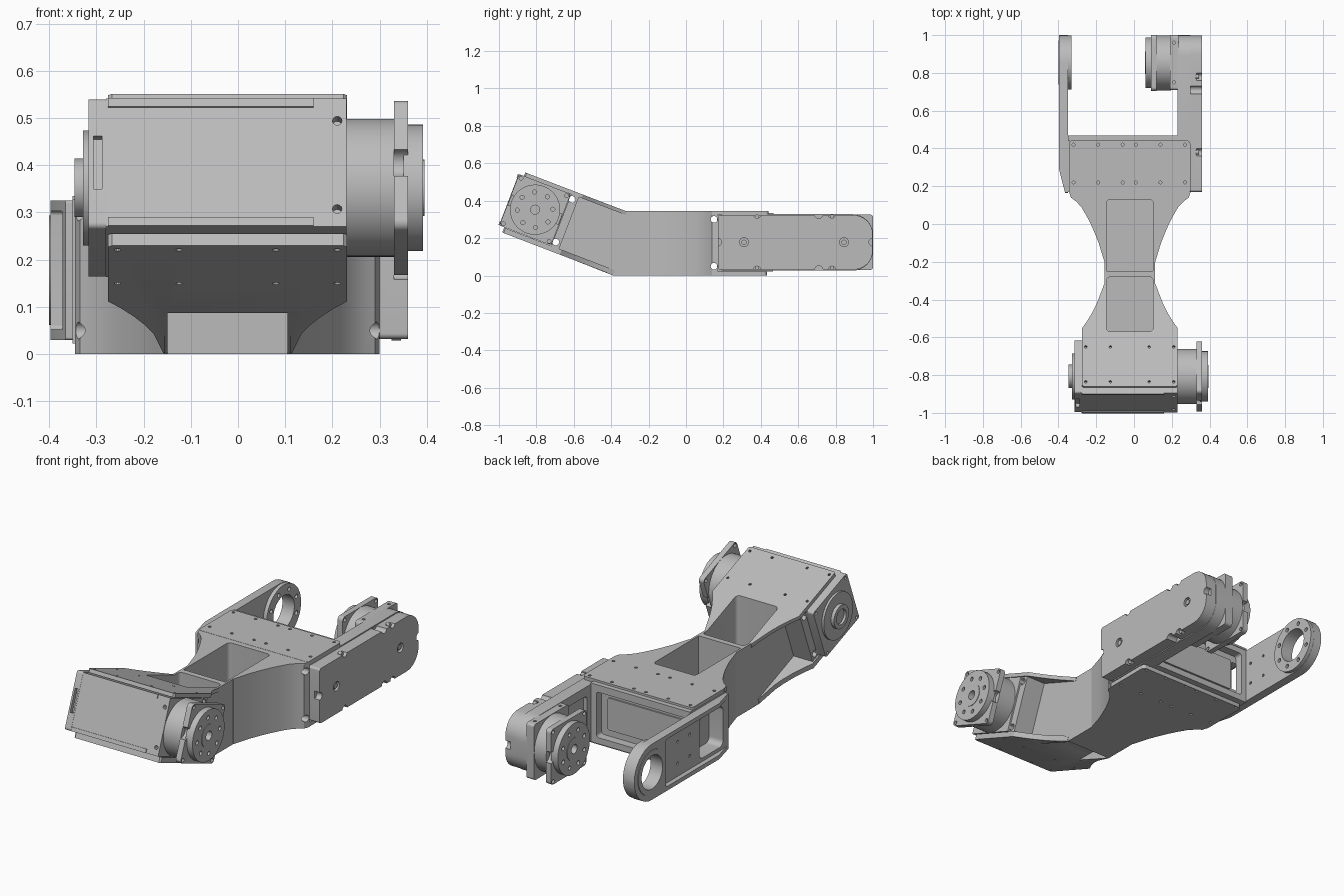
import bpy, bmesh
from math import sin, cos, pi, radians
from mathutils import Matrix, Vector

cube = bpy.data.objects.get("Cube")
if cube:
    bpy.data.objects.remove(cube, do_unlink=True)

metal = bpy.data.materials.new("light grey metal")
metal.use_nodes = True
metal.diffuse_color = (0.5, 0.5, 0.5, 1)
metal.node_tree.nodes["Principled BSDF"].inputs["Base Color"].default_value = (0.5, 0.5, 0.5, 1)

CX = -0.022                     # centre line of the link body
TILT = Matrix.Translation((0, -0.807, 0.352)) @ Matrix.Rotation(radians(-21), 4, 'X')


# ---- profiles and solids ----
def circ(u, v, r, n=32):
    return [(u + r * cos(2 * pi * i / n), v + r * sin(2 * pi * i / n)) for i in range(n)]


def rrect(u0, u1, v0, v1, r=0, rl=None):
    """Rectangle with radius r on the u1 corners and rl on the u0 corners."""
    rl = r if rl is None else rl
    pts = []
    for k, (u, v, su, sv, q) in enumerate([(u1, v1, -1, -1, r), (u0, v1, 1, -1, rl),
                                           (u0, v0, 1, 1, rl), (u1, v0, -1, 1, r)]):
        if q == 0:
            pts.append((u, v))
            continue
        for i in range(9):
            a = (k + i / 8) * pi / 2
            pts.append((u + su * q + q * cos(a), v + sv * q + q * sin(a)))
    return pts


def waist(rows):
    """Plan outline mirrored about the centre line, from (y, half width)."""
    return [(CX + h, y) for y, h in rows] + [(CX - h, y) for y, h in reversed(rows)]


def place(axis, p, t):
    return {'x': (t, p[0], p[1]), 'y': (p[0], t, p[1]), 'z': (p[0], p[1], t)}[axis]


def solid(name, pts, axis, a, b, m=None):
    bm = bmesh.new()
    lo = [bm.verts.new(place(axis, p, a)) for p in pts]
    hi = [bm.verts.new(place(axis, p, b)) for p in pts]
    bm.faces.new(lo)
    bm.faces.new(hi)
    for i in range(len(pts)):
        j = (i + 1) % len(pts)
        bm.faces.new((lo[i], lo[j], hi[j], hi[i]))
    if m:
        bm.transform(m)
    bmesh.ops.recalc_face_normals(bm, faces=bm.faces)
    me = bpy.data.meshes.new(name)
    bm.to_mesh(me)
    bm.free()
    ob = bpy.data.objects.new(name, me)
    bpy.context.collection.objects.link(ob)
    return ob


def part(name, pts, axis, a, b, m=None, cuts=()):
    """Extruded profile minus a list of extruded cutters, smoothed by angle."""
    ob = solid(name, pts, axis, a, b, m)
    tools = [solid("cutter", *c) for c in cuts]
    for t in tools:
        t.hide_render = True
        mod = ob.modifiers.new("cut", 'BOOLEAN')
        mod.operation, mod.solver, mod.object = 'DIFFERENCE', 'EXACT', t
    if tools:
        dg = bpy.context.evaluated_depsgraph_get()
        me = bpy.data.meshes.new_from_object(ob.evaluated_get(dg))
        ob.modifiers.clear()
        ob.data = me
        for t in tools:
            bpy.data.objects.remove(t, do_unlink=True)
    ob.data.materials.clear()
    ob.data.materials.append(metal)
    ob.data.shade_smooth()
    ob.data.set_sharp_from_angle(angle=radians(28))
    return ob


def ring_holes(u, v, r, n, size, a, b, m=None, start=0.0):
    return [(circ(u + r * cos(start + 2 * pi * i / n), v + r * sin(start + 2 * pi * i / n), size, 12),
             'x', a, b, m) for i in range(n)]


# ---- pockets shared by the body pieces ----
front_pocket = (rrect(CX - .123, CX + .123, -.57, -.28, .02), 'z', .12, .7)
back_pocket = (rrect(CX - .123, CX + .123, -.25, .13, .02), 'z', .03, .7)
under_recess = (rrect(CX - .127, CX + .127, -.7, -.385), 'z', -.1, .087)

# ---- central body ----
tip_top = TILT @ Vector((0, .185, .166))
tip_low = TILT @ Vector((0, .185, -.176))
side = [(-.2, 0), (-.39, 0), (tip_low.y, tip_low.z), (tip_top.y, tip_top.z), (-.323, .345), (-.2, .345)]
part("neck_core", side, 'x', CX - .134, CX + .134,
     cuts=[front_pocket, (rrect(CX - .123, CX + .123, -.25, 0), 'z', .03, .7), under_recess])
flare = [(-.2, .1345), (-.15, .15), (-.1, .165), (-.05, .185), (0, .207), (.05, .233),
         (.09, .257), (.12, .285), (.14, .312), (.17, .322)]
shoulder_gaps = [(circ(.15, z, .018, 16), 'x', -.5, .5) for z in (.05, .3)]
side_screws = [(circ(-.22, z, .007, 12), 'x', -.5, .5) for z in (.13, .22)]
part("flared_body", waist(flare), 'z', 0, .345,
     cuts=[(rrect(CX - .123, CX + .123, -.3, .13, .02), 'z', .03, .7)] + shoulder_gaps)

# ---- tilted front plates and mount ----
xs = (-.255, -.125, .08, .21)
for name, w0, w1, end in (("front_top_plate", .147, .167, .46), ("front_bottom_plate", -.177, -.149, .515)):
    rows = [(-.12, .245), (-.112, .253), (.21, .253), (.25, .226), (.3, .198), (.35, .175), (.4, .157), (end, .136)]
    holes = [(circ(x, v, .007, 10), 'z', w0 - .02, w1 + .02, TILT) for x in xs for v in (-.094, .104)]
    part(name, waist(rows), 'z', w0, w1, TILT,
         cuts=holes + [front_pocket if w0 > 0 else under_recess])
part("motor_mount_frame", rrect(.15, .195, -.149, .147), 'x', CX - .245, CX + .245, TILT,
     cuts=[(circ(.165, w, .018, 16), 'x', -.5, .5, TILT) for w in (-.122, .122)] + [front_pocket])

# ---- front motor ----
front_screws = [(circ(x, w, .01, 12), 'y', -.17, -.12, TILT) for x in (.21, .345) for w in (-.105, .095)]
part("front_motor_body", rrect(-.149, .148, -.145, .145), 'x', -.28, .23, TILT, cuts=front_screws[:2])
for w, nm in ((.135, "upper"), (-.135, "lower")):
    part("motor_" + nm + "_strip", rrect(-.275, .16, w - .01, w + .01), 'y', -.154, -.145, TILT)
part("front_motor_end_plate", rrect(-.15, .15, -.147, .147, .012), 'x', -.316, -.28, TILT,
     cuts=[(rrect(-.306, -.288, -.06, .06), 'y', -.17, -.13, TILT)]
     + ring_holes(0, 0, .185, 4, .008, -.33, -.29, TILT, pi / 4))
part("front_motor_end_ring", circ(0, 0, .122, 48), 'x', -.328, -.31, TILT)
part("front_motor_end_hub", circ(0, 0, .062), 'x', -.346, -.32, TILT,
     cuts=[(circ(0, 0, .04), 'x', -.36, -.333, TILT)])


def output_stage(prefix, u, v, s, x_body, x_flange, x_disc, x_end, m=None):
    """Round motor body, square flange and drilled output disc along x."""
    part(prefix + "_motor_drum", circ(u, v, .146, 64), 'x', x_body, x_flange, m)
    part(prefix + "_motor_flange", rrect(u - .148, u + .148, v - .147, v + .147, .02), 'x', x_flange, x_disc, m,
         cuts=ring_holes(u, v, .184, 4, .01, -.6, .6, m, pi / 4)
         + [(circ(u + su * .148, v, .03, 16), 'x', -.6, .6, m) for su in (-1, 1)])
    part(prefix + "_output_disc", circ(u, v, .134, 64), 'x', x_disc - s * .01, x_end, m,
         cuts=ring_holes(u, v, .095, 8, .011, x_end - s * .015, x_end + s * .02, m, pi / 8)
         + [(circ(u, v, .024), 'x', x_end - s * .03, x_end + s * .02, m)])
    part(prefix + "_disc_hub", circ(u, v, .06, 32), 'x', x_end - s * .005, x_end + s * .003, m,
         cuts=[(circ(u, v, .024), 'x', -.6, .6, m)])


output_stage("front", 0, 0, 1, .225, .33, .36, .392, TILT)

# ---- rear hub and its cover plates ----
window = (rrect(.22, .42, .07, .285, .03), 'x', -.45, -.29)
part("rear_hub", rrect(-.35, .232, .169, .465), 'z', .022, .327,
     cuts=[(rrect(-.32, .2, .055, .295, .015), 'y', .42, .6), window])
part("rear_hub_panel", rrect(-.28, .16, .09, .26, .01), 'y', .41, .428)
plate_holes = [(circ(x, y, .008, 10), 'z', -.1, .5)
               for x in (-.32, -.19, -.06, .01, .14, .27) for y in (.22, .42)]
part("rear_top_plate", rrect(-.345, .298, .16, .442, .018), 'z', .325, .346, cuts=plate_holes)
part("rear_bottom_plate", rrect(-.345, .298, .16, .432, .018), 'z', 0, .022, cuts=plate_holes)
part("rear_top_rail", rrect(-.35, .232, .325, .335), 'y', .44, .468)

# ---- plain arm on the right ----
HUB = (.855, .178)
part("idler_arm", rrect(.165, 1, .03, .325, .1474, .006), 'x', -.397, -.35,
     cuts=[(rrect(.19, .735, .052, .303, .01), 'x', -.45, -.372), window,
           (circ(*HUB, .088, 48), 'x', -.5, -.3),
           ([(-.43, .1), (-.35, .1), (-.365, .165), (-.397, .29), (-.43, .29)], 'z', 0, .4)]
     + [(circ(y, z, .008, 10), 'x', -.5, -.3) for y in (.5, .6) for z in (.12, .235)])
part("idler_ring", circ(*HUB, .144, 64), 'x', -.352, -.33,
     cuts=[(circ(*HUB, .088, 48), 'x', -.5, -.3)]
     + ring_holes(*HUB, .114, 8, .011, -.345, -.3, None, pi / 8))
part("idler_outer_ring", circ(*HUB, .116, 64), 'x', -.4, -.39,
     cuts=[(circ(*HUB, .088, 48), 'x', -.5, -.3)])

# ---- motor arm on the left ----
notches = [(circ(y, z, .02, 16), 'x', .33, .5) for y in (.38, .78) for z in (.03, .327)]
notches += [(circ(y, .178, .02, 16), 'x', .33, .5) for y in (.17, .998)]
notches += [(circ(.71, z, .022, 16), 'x', .3, .5) for z in (.03, .327)]
bosses = [(circ(y, .178, .024, 24), 'x', .345, .5) for y in (.31, .845)]
part("motor_arm_cover", rrect(.17, .998, .032, .322, .1, .012), 'x', .295, .36, cuts=notches + bosses)
part("motor_arm_base", rrect(.18, 1, .026, .328, .11, .02), 'x', .23, .298,
     cuts=[(rrect(.5, .66, .08, .28, .02), 'x', .2, .25)])
for y in (.31, .845):
    part("cover_screw", circ(y, .178, .014, 16), 'x', .34, .356)
for y in (.38, .78):
    for z in (.04, .316):
        part("edge_screw", circ(y, z, .011, 12), 'x', .325, .345)
part("rear_motor_plate", rrect(.709, 1, .03, .326, .015), 'x', .19, .235,
     cuts=[(circ(x, y, .008, 10), 'z', .3, .4) for x in (.212,) for y in (.75, .96)])
output_stage("rear", .853, .178, -1, .195, .12, .09, .06)
